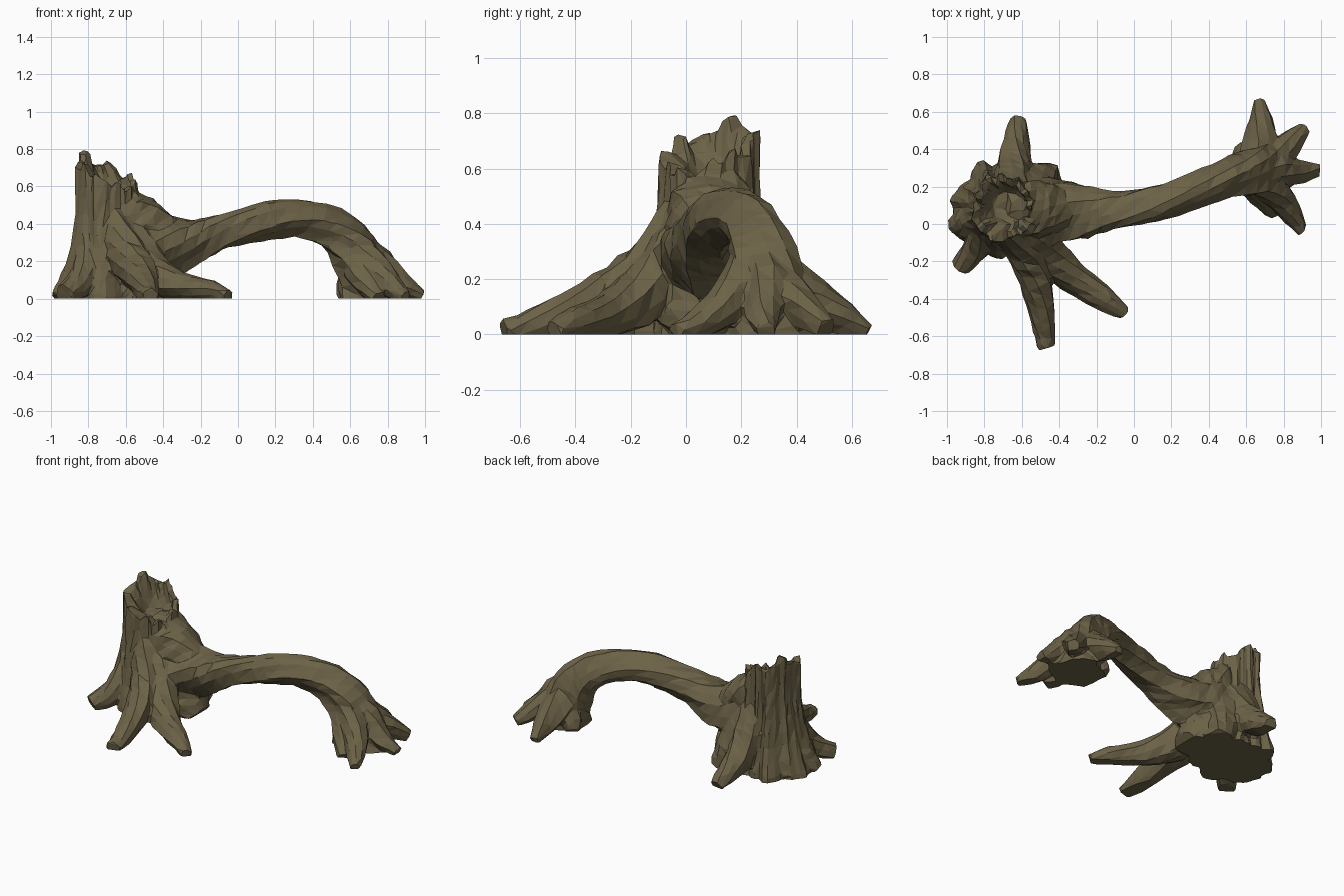
import bpy, bmesh, random
from math import sin, cos, pi, radians
from mathutils import Vector

random.seed(11)
if "Cube" in bpy.data.objects:
    bpy.data.objects.remove(bpy.data.objects["Cube"], do_unlink=True)

bark = bpy.data.materials.new("brown bark")
bark.use_nodes = True
bark.diffuse_color = (0.150, 0.122, 0.063, 1)
shader = bark.node_tree.nodes["Principled BSDF"]
shader.inputs["Base Color"].default_value = bark.diffuse_color
shader.inputs["Roughness"].default_value = 0.9

bm = bmesh.new()


def skin(rings):
    """Join rings of points into a closed solid."""
    loops = [[bm.verts.new(p) for p in ring] for ring in rings]
    n = len(loops[0])
    for a, b in zip(loops, loops[1:]):
        for i in range(n):
            j = (i + 1) % n
            bm.faces.new((a[i], a[j], b[j], b[i]))
    bm.faces.new(loops[0][::-1])
    bm.faces.new(loops[-1])


def spline(points, steps):
    """Smooth path through (x, y, z, radius) points."""
    p = [Vector(q) for q in points]
    p = [2 * p[0] - p[1]] + p + [2 * p[-1] - p[-2]]
    out = []
    for a, b, c, d in zip(p, p[1:], p[2:], p[3:]):
        for k in range(steps):
            t = k / steps
            out.append(0.5 * (2 * b + (c - a) * t + (2 * a - 5 * b + 4 * c - d) * t * t
                              + (3 * b - a - 3 * c + d) * t ** 3))
    return out + [p[-2]]


def limb(points, steps=3, sides=14, rough=0.15, twist=0.12):
    """Fluted, slightly twisted root along a path."""
    path = spline(points, steps)
    run = path[-1].to_3d() - path[0].to_3d()
    side = Vector((run.y, -run.x, 0)).normalized()
    flute = [1 + random.uniform(-rough, rough) for _ in range(sides)]
    rings = []
    for k, q in enumerate(path):
        ahead = path[min(k + 1, len(path) - 1)].to_3d() - path[max(k - 1, 0)].to_3d()
        up = side.cross(ahead.normalized())
        ring = []
        for i in range(sides):
            a = 2 * pi * i / sides + k * twist
            r = q[3] * flute[i] * random.uniform(0.93, 1.07)
            ring.append(q.to_3d() + side * cos(a) * r + up * sin(a) * r)
        rings.append(ring)
    skin(rings)


# Stump: flared fluted wall, splintered rim, hollow top
COLS = 52
centre = Vector((-0.705, 0.085, 0))
hollow = Vector((-0.675, 0.095, 0))
flutes = [random.uniform(-0.02, 0.014) for _ in range(COLS)]
rim = []
for i in range(COLS):
    if i % 2 == 0:
        jag = random.uniform(-0.04, 0.03)
    rim.append(0.685 + 0.085 * cos(2 * pi * i / COLS - radians(150)) + jag)


def wall(t, inset=0.0):
    ring = []
    for i in range(COLS):
        a = 2 * pi * i / COLS
        z = -0.06 + (rim[i] + 0.06) * t
        low = max(0, 1 - max(z, 0) / 0.52)
        flare = 0.075 + 0.045 * max(0, -cos(a)) ** 3
        r = 0.165 + 0.012 * sin(a) ** 2 + flare * low ** 1.6 + flutes[i]
        r += 0.018 * low * sin(7 * a + 2.5 * z) + random.uniform(-0.006, 0.006) - inset
        ring.append(centre + Vector((cos(a) * r, sin(a) * r, z)))
    return ring


rings = [wall(k / 9) for k in range(10)]
rings.append(wall(0.99, 0.035))
for radius, floor in ((0.098, 0.61), (0.08, 0.57)):
    rings.append([hollow + Vector((cos(2 * pi * i / COLS) * radius,
                                   sin(2 * pi * i / COLS) * radius,
                                   min(floor, rim[i] - 0.03))) for i in range(COLS)])
skin(rings)

# Arching limb from the stump to its far foot
limb([(-0.71, 0.08, 0.24, 0.15), (-0.57, 0.08, 0.26, 0.19), (-0.42, 0.08, 0.28, 0.175),
      (-0.26, 0.07, 0.305, 0.14), (-0.1, 0.07, 0.355, 0.103), (0.1, 0.10, 0.405, 0.1),
      (0.3, 0.17, 0.43, 0.098), (0.5, 0.245, 0.375, 0.11), (0.625, 0.28, 0.26, 0.135),
      (0.69, 0.295, 0.1, 0.155), (0.72, 0.30, -0.08, 0.185)])
# Web joining the limb to the splintered wall
limb([(-0.70, 0.09, 0.50, 0.10), (-0.60, 0.09, 0.46, 0.145), (-0.51, 0.085, 0.42, 0.14),
      (-0.38, 0.08, 0.35, 0.10)])
# Buttress under the limb
limb([(-0.70, 0.08, 0.14, 0.18), (-0.58, 0.08, 0.13, 0.21), (-0.47, 0.08, 0.08, 0.18),
      (-0.36, 0.08, -0.02, 0.10)])

# Roots around the stump
for root in (
    [(-0.68, 0.06, 0.50, 0.10), (-0.63, -0.04, 0.32, 0.11), (-0.56, -0.18, 0.185, 0.105),
     (-0.51, -0.36, 0.10, 0.085), (-0.48, -0.56, 0.03, 0.06), (-0.47, -0.66, 0.01, 0.045)],
    [(-0.64, 0.07, 0.42, 0.11), (-0.57, -0.03, 0.27, 0.13), (-0.47, -0.16, 0.14, 0.11),
     (-0.32, -0.29, 0.07, 0.08), (-0.15, -0.41, 0.045, 0.06), (-0.05, -0.48, 0.015, 0.035)],
    [(-0.69, 0.12, 0.50, 0.10), (-0.66, 0.21, 0.30, 0.11), (-0.64, 0.32, 0.16, 0.095),
     (-0.63, 0.43, 0.085, 0.075), (-0.62, 0.56, 0.01, 0.045)],
    [(-0.73, 0.06, 0.42, 0.10), (-0.77, -0.01, 0.22, 0.10), (-0.84, -0.12, 0.09, 0.075),
     (-0.93, -0.23, 0.02, 0.055)],
    [(-0.75, 0.08, 0.40, 0.09), (-0.81, 0.05, 0.22, 0.09), (-0.89, 0.02, 0.09, 0.075),
     (-0.965, -0.01, 0.0, 0.045)],
    [(-0.75, 0.10, 0.38, 0.09), (-0.79, 0.13, 0.22, 0.09), (-0.84, 0.16, 0.09, 0.08),
     (-0.88, 0.18, 0.0, 0.06)],
    [(-0.66, 0.10, 0.42, 0.11), (-0.57, 0.17, 0.26, 0.125), (-0.51, 0.23, 0.11, 0.105),
     (-0.46, 0.26, -0.02, 0.08)],
):
    limb(root, sides=10)

# Roots around the far foot
for root in (
    [(0.64, 0.28, 0.23, 0.09), (0.68, 0.42, 0.14, 0.09), (0.68, 0.57, 0.06, 0.06),
     (0.67, 0.66, 0.01, 0.03)],
    [(0.62, 0.28, 0.25, 0.09), (0.77, 0.38, 0.13, 0.085), (0.91, 0.51, 0.02, 0.04)],
    [(0.60, 0.28, 0.30, 0.10), (0.75, 0.30, 0.18, 0.09), (0.88, 0.28, 0.07, 0.06),
     (0.985, 0.29, 0.01, 0.035)],
    [(0.62, 0.27, 0.27, 0.10), (0.76, 0.17, 0.13, 0.08), (0.85, 0.05, 0.04, 0.055),
     (0.90, -0.04, 0.01, 0.03)],
    [(0.62, 0.26, 0.24, 0.09), (0.68, 0.17, 0.10, 0.075), (0.75, 0.06, 0.0, 0.04)],
    [(0.64, 0.31, 0.20, 0.08), (0.60, 0.37, 0.06, 0.07), (0.57, 0.40, 0.0, 0.045)],
):
    limb(root, sides=9)

bmesh.ops.recalc_face_normals(bm, faces=bm.faces[:])
mesh = bpy.data.meshes.new("tree_stump_arch")
bm.to_mesh(mesh)
bm.free()
stump = bpy.data.objects.new("tree_stump_arch", mesh)
bpy.context.collection.objects.link(stump)

# Merge the parts into one skin, then reduce it to angular facets
merge = stump.modifiers.new("merge", 'REMESH')
merge.mode = 'VOXEL'
merge.voxel_size = 0.011
facets = stump.modifiers.new("facets", 'DECIMATE')
facets.ratio = 0.035
graph = bpy.context.evaluated_depsgraph_get()
bm = bmesh.new()
bm.from_mesh(stump.evaluated_get(graph).to_mesh())
stump.modifiers.clear()

# Flat sawn underside
bmesh.ops.bisect_plane(bm, geom=bm.verts[:] + bm.edges[:] + bm.faces[:],
                       plane_co=(0, 0, 0), plane_no=(0, 0, 1), clear_inner=True)
bmesh.ops.holes_fill(bm, edges=[e for e in bm.edges if e.is_boundary], sides=0)
for f in bm.faces:
    f.smooth = False
bm.to_mesh(mesh)
bm.free()
mesh.materials.clear()
mesh.materials.append(bark)
